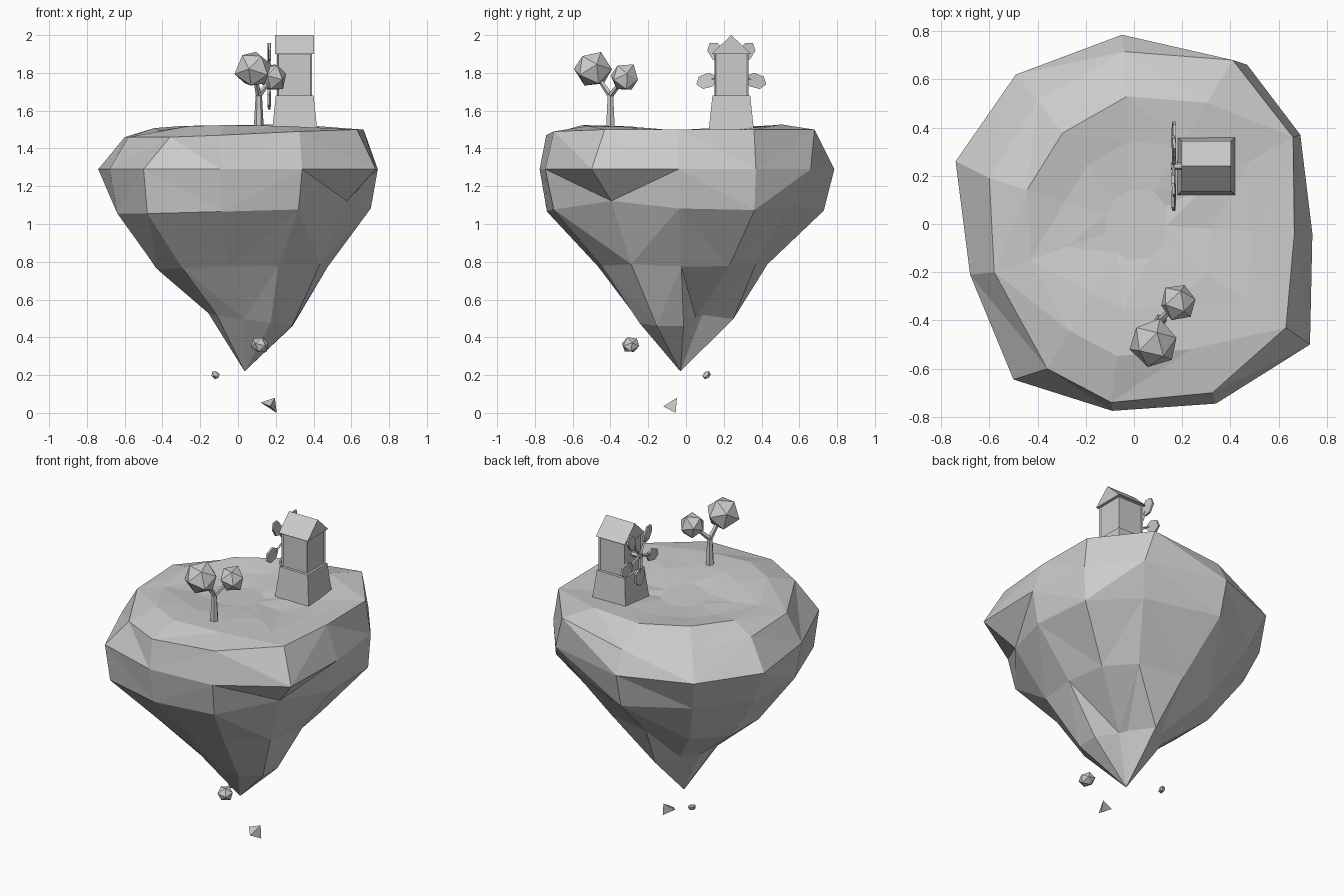
import bpy, bmesh, math, random
from mathutils import Vector, Matrix

random.seed(4)
cube = bpy.data.objects.get("Cube")
if cube:
    bpy.data.objects.remove(cube, do_unlink=True)

grey = bpy.data.materials.new("plain grey")
grey.use_nodes = True
COLOUR = (0.6, 0.6, 0.6, 1)
grey.diffuse_color = COLOUR
grey.node_tree.nodes["Principled BSDF"].inputs["Base Color"].default_value = COLOUR


def finish(bm, name):
    """Turn a bmesh into a flat shaded object."""
    bmesh.ops.recalc_face_normals(bm, faces=bm.faces)
    mesh = bpy.data.meshes.new(name)
    bm.to_mesh(mesh)
    bm.free()
    mesh.materials.append(grey)
    ob = bpy.data.objects.new(name, mesh)
    bpy.context.collection.objects.link(ob)
    return ob


def loft(bm, rings):
    """Skin a list of equal rings; a last ring of one point closes to a tip."""
    rows = [[bm.verts.new(p) for p in ring] for ring in rings]
    for a, b in zip(rows, rows[1:]):
        for i in range(len(a)):
            j = (i + 1) % len(a)
            if len(b) == 1:
                bm.faces.new((a[i], a[j], b[0]))
            elif (i + len(rows)) % 2:
                bm.faces.new((a[i], a[j], b[j]))
                bm.faces.new((a[i], b[j], b[i]))
            else:
                bm.faces.new((a[i], a[j], b[i]))
                bm.faces.new((a[j], b[j], b[i]))
    for row in (rows[0], rows[-1]):
        if len(row) > 1:
            bm.faces.new(row)


def box_ring(cx, cy, hx, hy, z):
    return [(cx + sx * hx, cy + sy * hy, z) for sx, sy in ((-1, -1), (1, -1), (1, 1), (-1, 1))]


def tube(bm, a, b, r1, r2, sides=6):
    a, b = Vector(a), Vector(b)
    q = (b - a).to_track_quat('Z', 'Y')
    ends = []
    for p, r in ((a, r1), (b, r2)):
        ends.append([p + q @ Vector((r * math.cos(t), r * math.sin(t), 0))
                     for t in (math.tau * i / sides for i in range(sides))])
    loft(bm, ends)


# Island: widest outline, top rim (with height), then shrink factors of the rings below
outline = [(-.05, .785), (-.49, .62), (-.74, .26), (-.68, -.21), (-.5, -.645), (-.09, -.775),
           (.34, -.745), (.73, -.5), (.74, -.04), (.69, .37), (.47, .66)]
rim = [(-.04, .715, 1.43), (-.4, .51, 1.43), (-.6, .19, 1.46), (-.58, -.2, 1.46), (-.36, -.6, 1.46),
       (-.095, -.74, 1.47), (.325, -.7, 1.49), (.63, -.43, 1.5), (.665, -.04, 1.5),
       (.66, .36, 1.5), (.41, .68, 1.5)]
shoulder = [.93, .86, .87, .94, .96, .95, .94, .79, .95, .98, .85]
belly = [.55, .58, .6, .64, .61, .6, .6, .58, .63, .62, .56]
neck = [.32, .26, .29, .32, .34, .33, .33, .31, .31, .14, .13]


def lower_ring(scales, z, dx, tilt):
    """Shrunken outline whose dented points also sit a little higher."""
    return [(x * k + dx, y * k, z - tilt * x + .25 * (max(scales) - k))
            for (x, y), k in zip(outline, scales)]


def ground_ring(scale, z, bump):
    """Ring of the uneven meadow, which dips along the middle."""
    return [(x * scale, y * scale, z + .05 * abs(y) * scale + random.uniform(-bump, bump))
            for x, y, _ in rim]


bm = bmesh.new()
loft(bm, [
    ground_ring(.2, 1.485, .01),
    ground_ring(.48, 1.49, .014),
    ground_ring(.74, 1.493, .01),
    rim,
    [(x, y, 1.29) for x, y in outline],
    lower_ring(shoulder, 1.06, 0, -.02),
    lower_ring(belly, .765, .01, -.01),
    lower_ring(neck, .49, .06, .05),
    [(.035, -.03, .22)],
])
finish(bm, "island")

# Windmill: sloped plinth, tower with recessed walls, gabled roof
MX, MY = .3, .24
bm = bmesh.new()
loft(bm, [box_ring(MX, MY, .12, .12, 1.49), box_ring(MX, MY, .1, .1, 1.68)])
finish(bm, "mill_plinth")
bm = bmesh.new()
bmesh.ops.create_cube(bm, matrix=Matrix.Translation((MX, MY, 1.79)) @ Matrix.Diagonal((.186, .18, .24, 1)))
walls = [f for f in bm.faces if abs(f.normal.z) < .5]
bmesh.ops.inset_individual(bm, faces=walls, thickness=.01, depth=-.008)
finish(bm, "mill_tower")
bm = bmesh.new()
gable = [(-.105, 1.9), (.105, 1.9), (0, 2)]
loft(bm, [[(MX + s * .103, MY + y, z) for y, z in gable] for s in (-1, 1)])
finish(bm, "mill_roof")

# Sails: five thin paddles on arms around a hub
HUB = Vector((.165, MY, 1.8))
bm = bmesh.new()
tube(bm, HUB - Vector((.012, 0, 0)), HUB + Vector((.06, 0, 0)), .016, .016)
paddle = [(.085, -.012), (.115, -.038), (.17, -.034), (.195, 0), (.17, .034), (.115, .038), (.085, .012)]
for i in range(5):
    spin = Matrix.Rotation(math.radians(-90 + 72 * i), 3, 'X')
    tube(bm, HUB, HUB + spin @ Vector((0, .11, 0)), .008, .008, 4)
    loft(bm, [[HUB + spin @ Vector((s * .006 + w * .1, r, w)) for r, w in paddle] for s in (-1, 1)])
finish(bm, "mill_sails")

# Tree: tapered trunk, two branches and two crowns
FORK = (.11, -.4, 1.68)
crowns = [("large_crown", (.082, -.495, 1.82), .104), ("small_crown", (.183, -.325, 1.775), .082)]
bm = bmesh.new()
tube(bm, (.11, -.4, 1.48), FORK, .028, .017)
for _, centre, r in crowns:
    tube(bm, FORK, centre, .016, .01, 5)
finish(bm, "tree_trunk")


def lump(name, centre, radius, turn, squash=1.0):
    bm = bmesh.new()
    bmesh.ops.create_icosphere(bm, subdivisions=1, radius=radius)
    for v in bm.verts:
        v.co *= random.uniform(.9, 1.04)
        v.co.z *= squash
    bm.transform(Matrix.Translation(centre) @ Matrix.Rotation(turn, 4, (1, .4, .7)))
    finish(bm, name)


for name, centre, r in crowns:
    lump(name, centre, r, r * 9)

# Loose rocks below the tip
lump("rock_large", (.115, -.292, .36), .053, .6, .85)
lump("rock_small", (-.12, .11, .2), .026, 1.1, .7)
bm = bmesh.new()
loft(bm, [[(.12, -.06, .055), (.195, -.048, .08), (.205, -.055, 0)], [(.17, -.12, .035)]])
finish(bm, "rock_shard")
